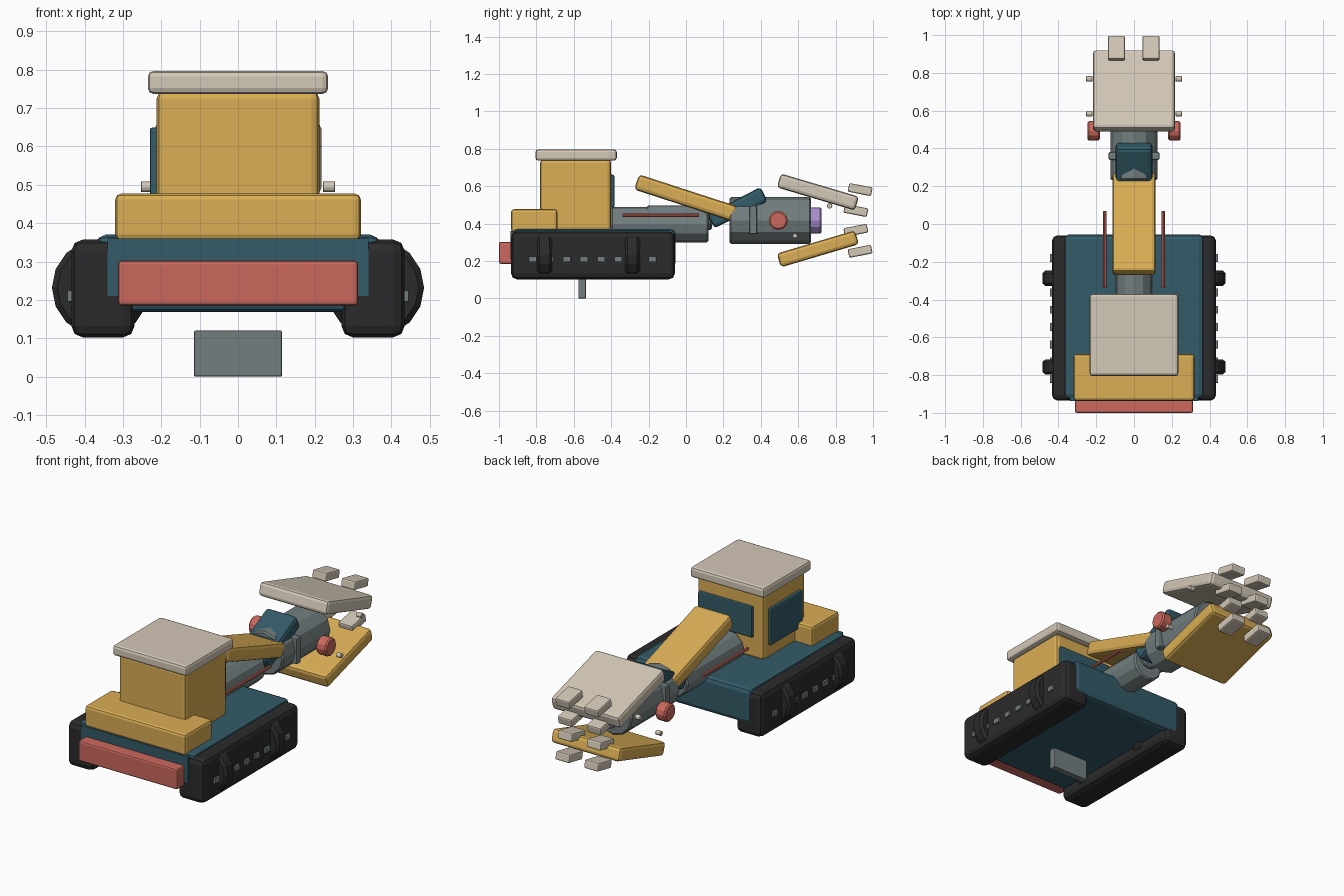
import bpy, math
from mathutils import Matrix

if "Cube" in bpy.data.objects:
    bpy.data.objects.remove(bpy.data.objects["Cube"])

def mat(name, r, g, b):
    m = bpy.data.materials.new(name)
    m.diffuse_color = (r, g, b, 1)
    m.use_nodes = True
    m.node_tree.nodes["Principled BSDF"].inputs["Base Color"].default_value = m.diffuse_color
    return m

YELLOW = mat("warm_yellow", .70, .42, .09)
TEAL = mat("dark_teal", .033, .105, .14)
BEIGE = mat("pale_beige", .65, .58, .47)
RED = mat("coral_red", .60, .14, .11)
BLACK = mat("rubber_black", .024, .024, .025)
GREY = mat("steel_grey", .17, .21, .215)
PURPLE = mat("soft_purple", .40, .27, .62)

def finish(ob, name, m, bevel, seg):
    ob.name = name
    ob.data.materials.append(m)
    if bevel:
        b = ob.modifiers.new("edge_bevel", "BEVEL")
        b.width, b.segments, b.limit_method = bevel, seg, "ANGLE"
        b.angle_limit = math.radians(40)
    return ob

def box(name, m, x, y, z, bevel=.01, seg=2, tilt=0):
    """Box from (min, max) ranges, tilted about its own centre along x."""
    bpy.ops.mesh.primitive_cube_add(size=1)
    ob = bpy.context.object
    ob.data.transform(Matrix.Diagonal((x[1]-x[0], y[1]-y[0], z[1]-z[0], 1)))
    ob.location = [(r[0]+r[1])/2 for r in (x, y, z)]
    ob.rotation_euler.x = math.radians(tilt)
    return finish(ob, name, m, bevel, seg)

def slab(name, m, cx, cy, cz, sx, sy, sz, tilt, bevel=.015):
    return box(name, m, (cx-sx/2, cx+sx/2), (cy-sy/2, cy+sy/2), (cz-sz/2, cz+sz/2), bevel, 2, tilt)

def cyl(name, m, axis, centre, radius, depth, sides=12, bevel=.008):
    bpy.ops.mesh.primitive_cylinder_add(vertices=sides, radius=radius, depth=depth)
    ob = bpy.context.object
    turn = Matrix.Rotation(math.pi/2, 4, "Y" if axis == "x" else "X")
    ob.data.transform(turn)
    ob.location = centre
    return finish(ob, name, m, bevel, 1)

# Hull, front skirt and bumper
box("hull", TEAL, (-.37, .37), (-.925, -.055), (.168, .37), .025)
box("front_skirt", TEAL, (-.34, .34), (-.938, -.90), (.21, .36), 0)
box("bumper", RED, (-.313, .313), (-1, -.92), (.185, .303), .01)
box("belly_plate", GREY, (-.115, .115), (-.575, -.535), (0, .12), .004)

# Tracks with bulging rollers and a row of side bolts
for s, side in ((-1, "left"), (1, "right")):
    slab(side + "_track", BLACK, s*.352, -.4975, .23, .165, .875, .255, 0, .03)
    for i, y in enumerate((-.757, -.287)):
        cyl(f"{side}_roller_{i}", BLACK, "y", (s*.357, y, .232), .128, .08, 16, .014)
    for i in range(8):
        slab(f"{side}_track_bolt_{i}", GREY, s*.435, -.82 + i*.0915, .21, .02, .042, .03, 0, .002)

# Body and cab
box("rear_body", YELLOW, (-.32, .32), (-.935, -.688), (.355, .477), .015)
box("cab", YELLOW, (-.212, .212), (-.78, -.40), (.36, .745), .02)
box("roof", BEIGE, (-.235, .235), (-.805, -.37), (.737, .797), .015)
box("cab_window_wide", TEAL, (-.15, .195), (-.41, -.383), (.485, .662), .008)
box("cab_window_side", TEAL, (-.23, -.20), (-.735, -.445), (.44, .65), .008)

# Arm root: main barrel, slim upper barrel and hydraulic rods
cyl("arm_barrel", GREY, "y", (0, -.14, .395), .095, .52)
cyl("upper_barrel", GREY, "y", (0, -.035, .432), .065, .35)
for s, side in ((-1, "left"), (1, "right")):
    cyl(side + "_rod", RED, "y", (s*.155, -.135, .445), .0085, .41, 8, 0)

# Boom, elbow and wrist
slab("boom", YELLOW, 0, 0, .537, .23, .555, .085, -18, .02)
slab("elbow", TEAL, 0, .275, .485, .195, .32, .085, 27, .02)
cyl("wrist", GREY, "y", (0, .45, .417), .125, .435)
box("wrist_collar", GREY, (-.135, .135), (.34, .38), (.345, .495), .006)
cyl("wrist_tip", PURPLE, "y", (0, .68, .417), .07, .09)

# Claw hinges and bolts
for s, side in ((-1, "left"), (1, "right")):
    cyl(side + "_hinge", RED, "x", (s*.214, .493, .417), .051, .066)
    cyl(side + "_upper_bolt", BEIGE, "x", (s*.237, .768, .495), .015, .032, 8, .002)
    cyl(side + "_lower_bolt", BEIGE, "x", (s*.237, .583, .335), .014, .032, 8, .002)

# Claw jaws mirrored about the wrist height, each with two rows of teeth
for s, part, m in ((1, "upper", BEIGE), (-1, "lower", YELLOW)):
    slab(part + "_jaw", m, 0, .705, .417 + s*.152, .435, .435, .077, -16.5*s, .018)
    for row, (y, dz) in enumerate(((.931, .165), (.908, .053))):
        for x in (-.093, .09):
            slab(f"{part}_tooth_{row}", BEIGE, x, y, .417 + s*dz, .09, .127, .047, -11*s, .008)
